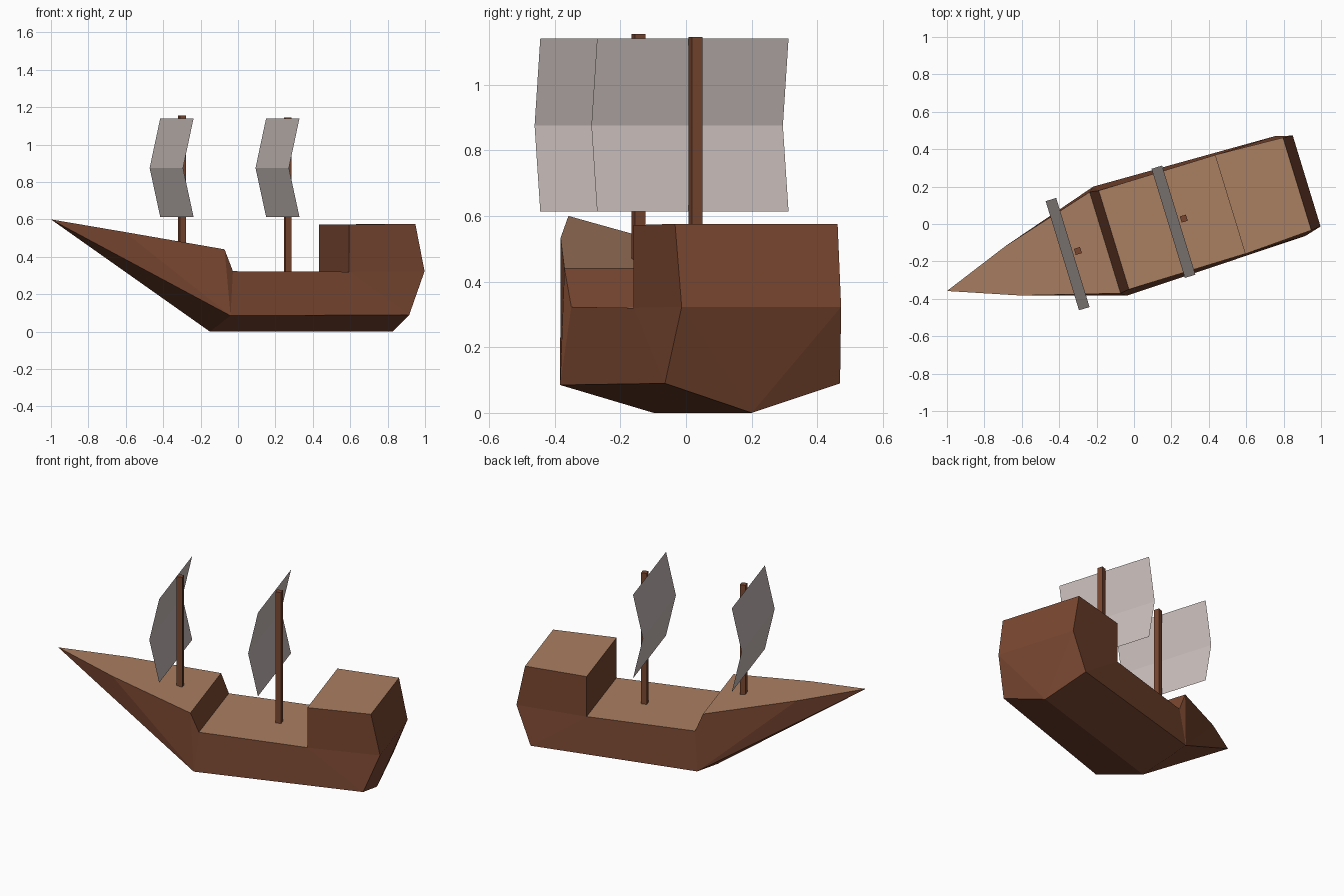
import bpy, bmesh, math
from mathutils import Matrix

if "Cube" in bpy.data.objects:
    bpy.data.objects.remove(bpy.data.objects["Cube"])

# Ship frame: built along local x (bow at -x), then turned about z
FRAME = Matrix.Translation((0.0146, -0.048, 0)) @ Matrix.Rotation(math.radians(17), 4, 'Z')


def material(name, rgb):
    m = bpy.data.materials.new(name)
    m.diffuse_color = (*rgb, 1)
    m.use_nodes = True
    m.node_tree.nodes["Principled BSDF"].inputs["Base Color"].default_value = m.diffuse_color
    return m


hull_brown = material("hull_brown", (0.19, 0.062, 0.030))
deck_tan = material("deck_tan", (0.40, 0.21, 0.12))
sail_grey = material("sail_grey", (0.58, 0.51, 0.49))


def make(name, bm, *mats):
    me = bpy.data.meshes.new(name)
    bm.to_mesh(me)
    bm.free()
    for m in mats:
        me.materials.append(m)
    ob = bpy.data.objects.new(name, me)
    ob.matrix_world = FRAME
    bpy.context.collection.objects.link(ob)
    return ob


# Hull: named points on one half (x, half width, z)
P = {
    "keel_f": (-0.172, 0, 0), "keel_a": (0.85, 0, 0), "tip": (-1.061, 0, 0.60),
    "chine_f": (-0.15, 0.305, 0.085), "chine_a": (0.857, 0.279, 0.09),
    "bow": (-0.692, 0.138, 0.533), "break": (-0.177, 0.283, 0.44),
    "deck_f": (-0.128, 0.276, 0.323), "deck_a": (0.522, 0.276, 0.32),
    "poop_f": (0.522, 0.277, 0.572), "poop_a": (0.897, 0.259, 0.576),
    "stern": (0.95, 0.254, 0.323),
}
# Faces repeated on each side
SIDES = ["keel_f keel_a chine_a chine_f", "tip keel_f chine_f", "tip chine_f bow",
         "bow chine_f break", "break chine_f deck_f", "deck_f chine_f chine_a deck_a",
         "deck_a chine_a stern", "deck_a stern poop_a poop_f", "keel_a chine_a stern"]
# Strips joining the two sides: decks, bulkheads and transom
ACROSS = ["bow", "break", "deck_f", "deck_a", "poop_f", "poop_a", "stern"]

bm = bmesh.new()
V = {}
for n, (x, y, z) in P.items():
    for s in (-1, 1):
        V[n, s] = V[n, -s] if y == 0 and (n, -s) in V else bm.verts.new((x, s * y, z))
for s in (-1, 1):
    for f in SIDES:
        bm.faces.new([V[n, s] for n in f.split()])
for a, b in zip(ACROSS, ACROSS[1:]):
    bm.faces.new([V[a, -1], V[b, -1], V[b, 1], V[a, 1]])
for n, end in (("bow", "tip"), ("stern", "keel_a")):
    bm.faces.new([V[n, -1], V[end, 1], V[n, 1]])
bmesh.ops.recalc_face_normals(bm, faces=bm.faces)
for f in bm.faces:  # upward faces are decking
    f.material_index = 1 if f.normal.z > 0.8 else 0
make("hull", bm, hull_brown, deck_tan)

# Masts and bent square sails
for name, x, z0, z1 in (("fore", -0.329, 0.42, 1.155), ("main", 0.263, 0.30, 1.145)):
    bm = bmesh.new()
    bmesh.ops.create_cube(bm, size=1, matrix=Matrix.Translation((x, 0, (z0 + z1) / 2))
                          @ Matrix.Diagonal((0.034, 0.034, z1 - z0, 1)))
    make(name + "_mast", bm, hull_brown)

    bm = bmesh.new()
    rows = [[bm.verts.new((x + dx, y, z)) for y in (-0.305, 0.305)]
            for dx, z in ((-0.028, 0.614), (-0.087, 0.875), (-0.028, 1.14))]
    for a, b in zip(rows, rows[1:]):
        bm.faces.new([a[0], b[0], b[1], a[1]])
    make(name + "_sail", bm, sail_grey)
